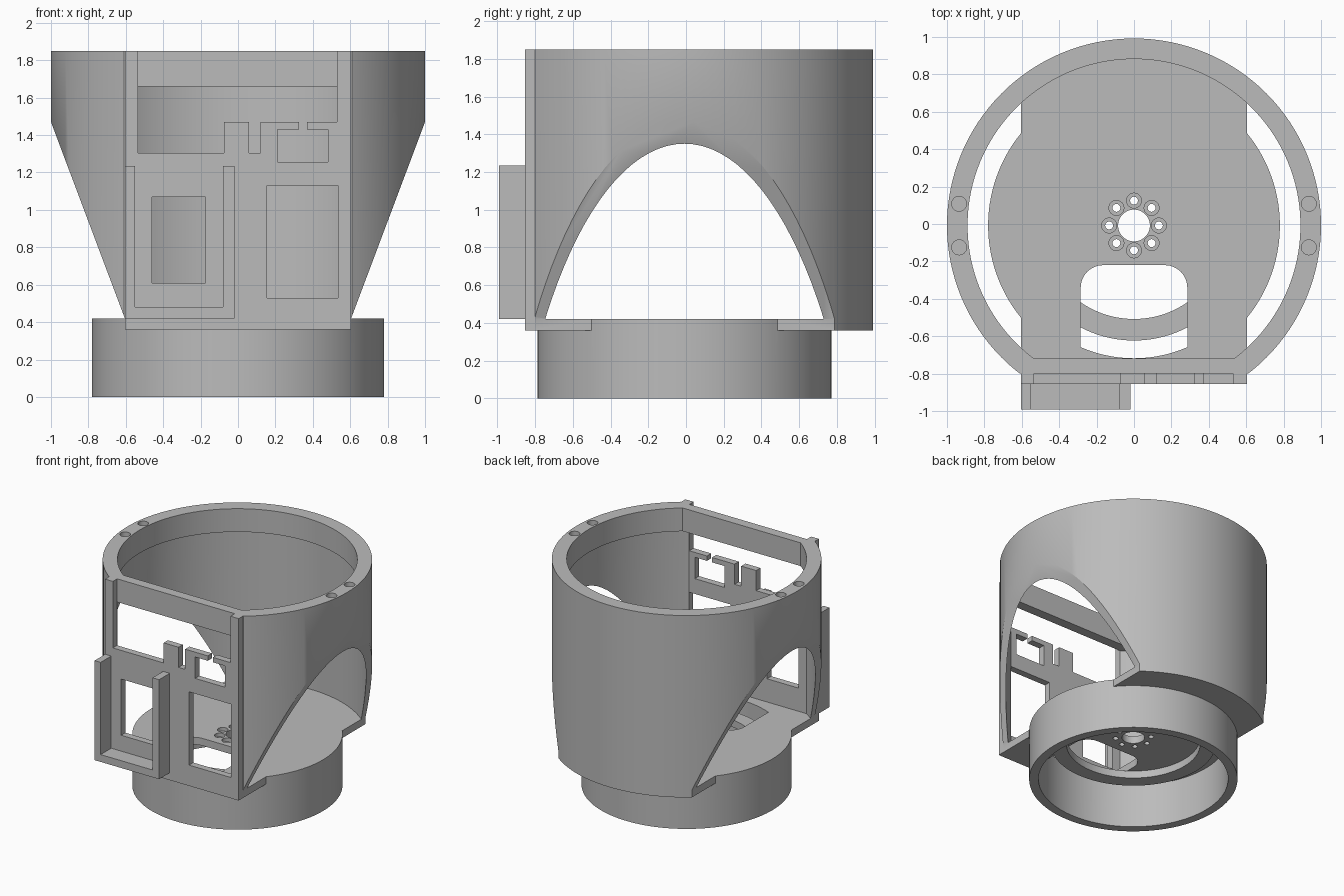
import bpy, bmesh, math
from mathutils import Vector

if "Cube" in bpy.data.objects:
    bpy.data.objects.remove(bpy.data.objects["Cube"], do_unlink=True)

CY = -0.008      # centre line of the round parts
FLOOR, DECK, RIM, TOP = 0.36, 0.42, 1.66, 1.85
HALF = 0.605     # half width of the flat front
BACK, FRONT = -0.80, -0.855

grey = bpy.data.materials.new("plain grey")
grey.use_nodes = True
grey.diffuse_color = (0.5, 0.5, 0.5, 1)
grey.node_tree.nodes["Principled BSDF"].inputs["Base Color"].default_value = (0.5, 0.5, 0.5, 1)


def prism(name, pts, lo, hi, axis="z"):
    """Extrude a closed outline along z (points are x, y) or y (points are x, z)."""
    def place(p, d):
        return Vector((p[0], p[1], d)) if axis == "z" else Vector((p[0], d, p[1]))
    bm = bmesh.new()
    face = bm.faces.new([bm.verts.new(place(p, lo)) for p in pts])
    out = bmesh.ops.extrude_face_region(bm, geom=[face])
    verts = [v for v in out["geom"] if isinstance(v, bmesh.types.BMVert)]
    bmesh.ops.translate(bm, verts=verts, vec=place((0, 0), hi - lo))
    bmesh.ops.recalc_face_normals(bm, faces=bm.faces)
    mesh = bpy.data.meshes.new(name)
    bm.to_mesh(mesh)
    bm.free()
    mesh.materials.append(grey)
    obj = bpy.data.objects.new(name, mesh)
    bpy.context.collection.objects.link(obj)
    return obj


def arc(r, start, end, n, x=0, y=CY):
    angles = [math.radians(start + (end - start) * i / n) for i in range(n + 1)]
    return [(x + r * math.cos(a), y + r * math.sin(a)) for a in angles]


def cylinder(name, r, lo, hi, x=0, y=CY, n=128):
    return prism(name, arc(r, 0, 360, n, x, y)[:-1], lo, hi)


def rect(x0, x1, y0, y1):
    return [(x0, y0), (x1, y0), (x1, y1), (x0, y1)]


def combine(obj, tool, operation="DIFFERENCE"):
    mod = obj.modifiers.new("cut", "BOOLEAN")
    mod.operation, mod.solver, mod.object = operation, "EXACT", tool
    bpy.context.view_layer.update()
    result = bpy.data.meshes.new_from_object(obj.evaluated_get(bpy.context.evaluated_depsgraph_get()))
    obj.modifiers.clear()
    obj.data = result
    bpy.data.objects.remove(tool, do_unlink=True)


# Round housing with a thick rim, thin wall and flat front
housing = cylinder("housing", 1, FLOOR, TOP)
combine(housing, cylinder("bore", 0.955, DECK, RIM))
a = math.degrees(math.asin((0.72 + CY) / 0.89))
combine(housing, prism("rim_bore", arc(0.89, -a, 180 + a, 110), RIM - 0.1, TOP + 0.1))
combine(housing, prism("front_cut", rect(-2, 2, -2, BACK), 0, 3))

# Sloping side openings
for s in (-1, 1):
    slope = [(HALF, 0.2), (HALF, DECK), (1, 1.47), (1.2, 2.0), (1.2, 0.2)]
    combine(housing, prism("side_cut", [(s * x, z) for x, z in slope], -2, 2, "y"))

# Hollow round base joined under the deck
combine(housing, cylinder("base", 0.78, 0, DECK), "UNION")
combine(housing, cylinder("base_bore", 0.71, -0.1, FLOOR))

# Cable slot in the deck
e = math.degrees(math.asin(0.285 / 0.71))
slot = (arc(0.12, 0, 90, 8, 0.165, -0.34) + arc(0.12, 90, 180, 8, -0.165, -0.34)
        + arc(0.71, 270 - e, 270 + e, 20))
combine(housing, prism("slot", slot, 0.2, 0.6))

# Hub: centre hole and eight counterbored screw holes
combine(housing, cylinder("hub_hole", 0.085, 0.2, 0.6, n=48))
for i in range(8):
    x, y = arc(0.133, 0, 360, 8)[i]
    combine(housing, cylinder("screw_hole", 0.021, 0.2, 0.6, x, y, 20))
    combine(housing, cylinder("counterbore", 0.04, 0.39, 0.6, x, y, 24))

# Blind screw holes in the rim
for x in (-0.935, 0.935):
    for y in (-0.125, 0.108):
        combine(housing, cylinder("rim_hole", 0.04, TOP - 0.15, TOP + 0.1, x, y, 24))

# Locating ring under the deck
ring = cylinder("locating_ring", 0.615, 0.30, FLOOR)
combine(ring, cylinder("ring_bore", 0.50, 0.2, 0.5))

# Front panel with posts, notches and windows
outline = [(-HALF, FLOOR), (HALF, FLOOR), (HALF, TOP), (0.53, TOP), (0.53, 1.47),
           (0.37, 1.47), (0.37, 1.43), (0.48, 1.43), (0.48, 1.255), (0.21, 1.255),
           (0.21, 1.43), (0.325, 1.43), (0.325, 1.47), (0.12, 1.47), (0.12, 1.305),
           (0.06, 1.305), (0.06, 1.47), (-0.075, 1.47), (-0.075, 1.305),
           (-0.535, 1.305), (-0.535, TOP), (-HALF, TOP)]
panel = prism("front_panel", outline, FRONT, BACK, "y")
for window in (rect(0.155, 0.535, 0.53, 1.13), rect(-0.46, -0.175, 0.61, 1.07)):
    combine(panel, prism("window", window, -1, -0.7, "y"))

# U-shaped holder on the front
holder = [(-HALF, DECK), (-0.02, DECK), (-0.02, 1.235), (-0.08, 1.235), (-0.08, 0.48),
          (-0.55, 0.48), (-0.55, 1.235), (-HALF, 1.235)]
bracket = prism("front_holder", holder, -0.992, FRONT, "y")

# Smooth curved walls, keep edges sharp
bpy.ops.object.select_all(action="DESELECT")
for obj in (housing, ring, panel, bracket):
    obj.select_set(True)
bpy.context.view_layer.objects.active = housing
bpy.ops.object.shade_smooth_by_angle(angle=math.radians(30))
